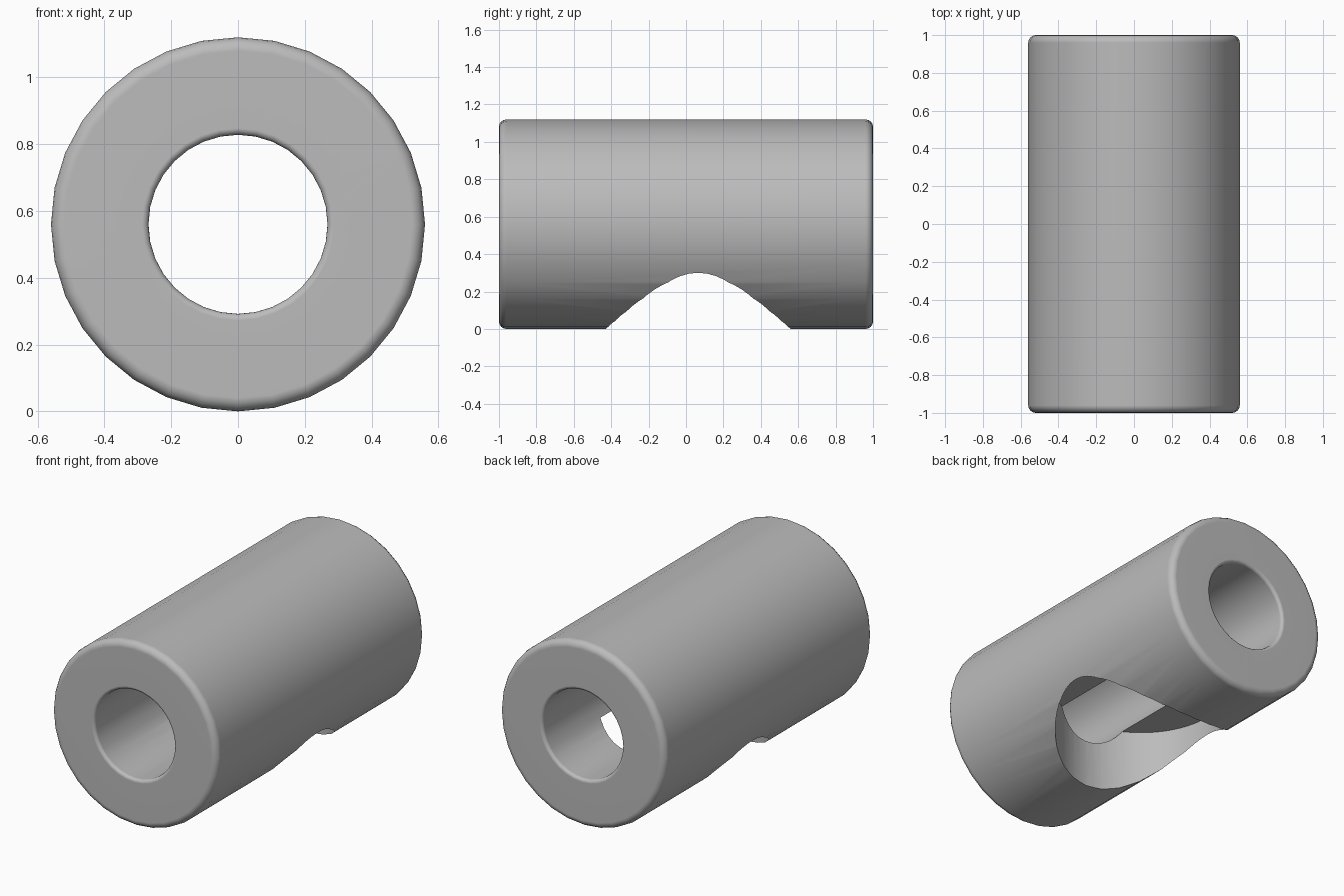
import bpy
import bmesh
from math import pi, cos, sin
from mathutils import Matrix, Vector

cube = bpy.data.objects.get("Cube")
if cube:
    bpy.data.objects.remove(cube, do_unlink=True)

OUTER, BORE, HALF = 0.56, 0.268, 1.0
OUTER_FILLET, BORE_FILLET = 0.04, 0.02
SIDES = 32

grey = bpy.data.materials.new("plain grey")
grey.use_nodes = True
colour = (0.5, 0.5, 0.5, 1)
grey.diffuse_color = colour
grey.node_tree.nodes["Principled BSDF"].inputs["Base Color"].default_value = colour


def fillet(radius, y, size, start, steps=4):
    """Quarter round in the (radius, y) plane."""
    return [(radius + size * cos(start + pi / 2 * i / steps),
             y + size * sin(start + pi / 2 * i / steps))
            for i in range(steps + 1)]


def add_object(name, bm):
    bmesh.ops.recalc_face_normals(bm, faces=bm.faces)
    mesh = bpy.data.meshes.new(name)
    bm.to_mesh(mesh)
    bm.free()
    mesh.materials.append(grey)
    obj = bpy.data.objects.new(name, mesh)
    bpy.context.collection.objects.link(obj)
    return obj


# Tube: closed wall section with rounded rims, turned about the y axis
o, b = OUTER_FILLET, BORE_FILLET
section = (fillet(OUTER - o, -HALF + o, o, -pi / 2)
           + fillet(OUTER - o, HALF - o, o, 0)
           + fillet(BORE + b, HALF - b, b, pi / 2)
           + fillet(BORE + b, -HALF + b, b, pi))
bm = bmesh.new()
rings = []
for i in range(SIDES):
    a = 2 * pi * i / SIDES
    rings.append([bm.verts.new((r * cos(a), y, OUTER + r * sin(a))) for r, y in section])
for i, ring in enumerate(rings):
    after = rings[(i + 1) % SIDES]
    for j in range(len(section)):
        k = (j + 1) % len(section)
        bm.faces.new((ring[j], ring[k], after[k], after[j]))
tube = add_object("tube", bm)

# Round flat-topped pocket cut up from below into the bore
POCKET_RADIUS, POCKET_TOP, POCKET_Y = 0.493, 0.415, 0.065
bm = bmesh.new()
depth = POCKET_TOP + 0.2
bmesh.ops.create_cone(bm, cap_ends=True, segments=64, radius1=POCKET_RADIUS,
                      radius2=POCKET_RADIUS, depth=depth,
                      matrix=Matrix.Translation(Vector((0, POCKET_Y, POCKET_TOP - depth / 2))))
cutter = add_object("pocket_cutter", bm)
cutter.hide_render = True

cut = tube.modifiers.new("pocket", 'BOOLEAN')
cut.operation = 'DIFFERENCE'
cut.solver = 'EXACT'
cut.object = cutter
bpy.ops.object.select_all(action='DESELECT')
bpy.context.view_layer.objects.active = tube
tube.select_set(True)
bpy.ops.object.modifier_apply(modifier=cut.name)
bpy.data.objects.remove(cutter, do_unlink=True)

# Smooth walls with crisp pocket edges and flat end caps
bpy.ops.object.shade_smooth_by_angle(angle=pi / 6)
weighted = tube.modifiers.new("flat caps", 'WEIGHTED_NORMAL')
weighted.keep_sharp = True
